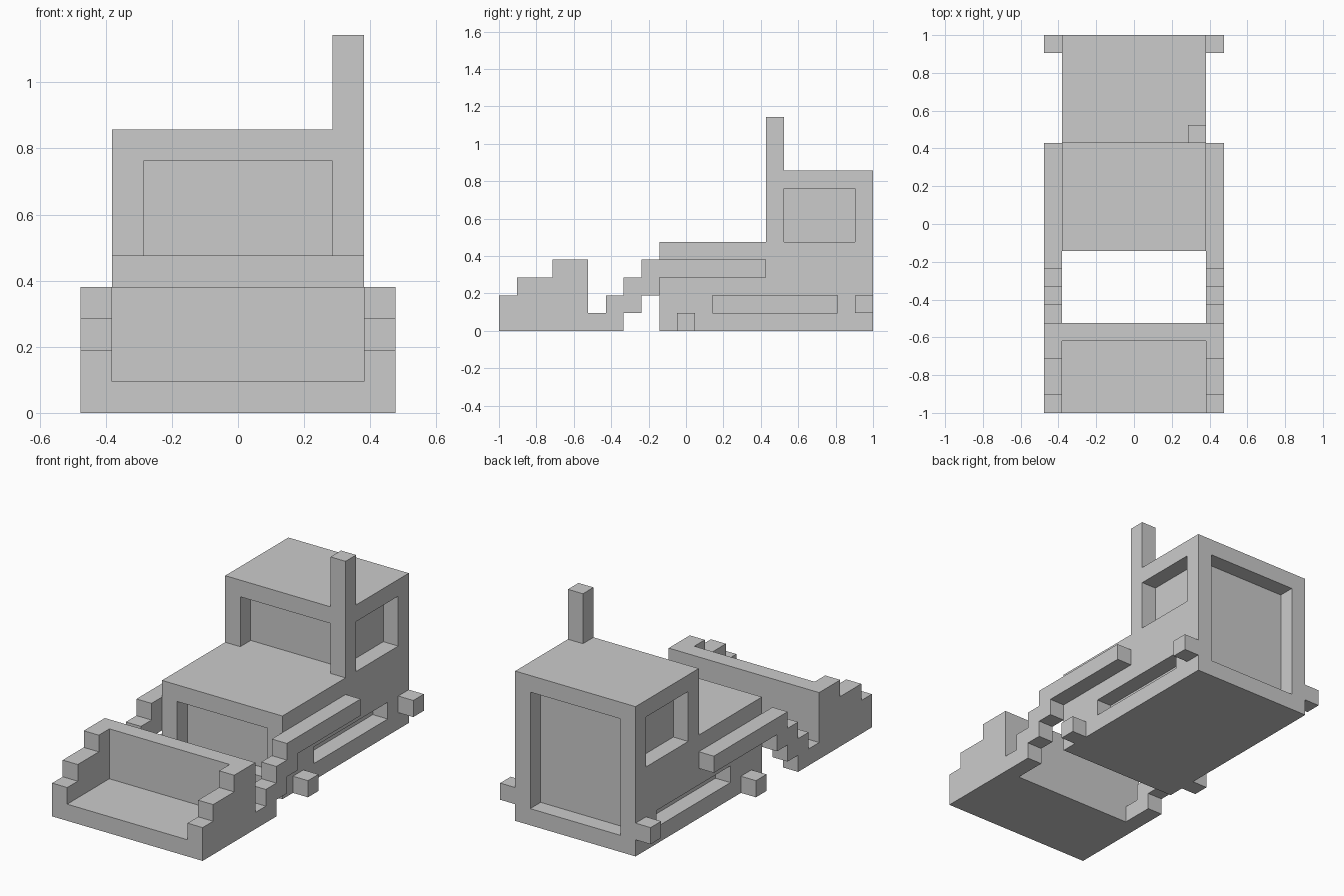
import bpy, bmesh
from mathutils import Vector

if "Cube" in bpy.data.objects:
    bpy.data.objects.remove(bpy.data.objects["Cube"])

U = 2 / 21      # one block of the grid
D = 0.99        # recess depth in blocks


def pos(x, y, z):
    return Vector((x * U, y * U - 1, z * U))


def extrude(name, profile, x0, x1):
    """Solid from a (y, z) side profile in blocks, spanning x0..x1."""
    bm = bmesh.new()
    face = bm.faces.new([bm.verts.new(pos(x0, y, z)) for y, z in profile])
    new = bmesh.ops.extrude_face_region(bm, geom=[face])["geom"]
    verts = [v for v in new if isinstance(v, bmesh.types.BMVert)]
    bmesh.ops.translate(bm, verts=verts, vec=((x1 - x0) * U, 0, 0))
    bmesh.ops.recalc_face_normals(bm, faces=bm.faces)
    mesh = bpy.data.meshes.new(name)
    bm.to_mesh(mesh)
    bm.free()
    obj = bpy.data.objects.new(name, mesh)
    bpy.context.collection.objects.link(obj)
    return obj


def box(name, x0, x1, y0, y1, z0, z1):
    return extrude(name, [(y0, z0), (y1, z0), (y1, z1), (y0, z1)], x0, x1)


def carve(obj, *cuts):
    """Subtract boxes, given as x0, x1, y0, y1, z0, z1."""
    bpy.context.view_layer.objects.active = obj
    for c in cuts:
        cutter = box("cutter", *c)
        cutter.hide_render = True
        mod = obj.modifiers.new("recess", "BOOLEAN")
        mod.operation, mod.solver, mod.object = "DIFFERENCE", "EXACT", cutter
        bpy.ops.object.modifier_apply(modifier=mod.name)
        bpy.data.objects.remove(cutter)


# Side slots shared by hood and cab
slots = [(4 - D, 6, 12, 19, 1, 2), (-6, D - 4, 12, 19, 1, 2)]

# Engine hood with grille recess
hood = box("hood", -4, 4, 9, 15, 0, 5)
carve(hood, (-3, 3, 8, 9 + D, 1, 4), *slots)

# Cab with windscreen, rear recess and side windows
cab = box("cab", -4, 4, 15, 21, 0, 9)
carve(cab, (-3, 3, 14, 15 + D, 5, 8), (-3, 3, 21 - D, 22, 1, 8),
      (4 - D, 6, 16, 20, 5, 8), (-6, D - 4, 16, 20, 5, 8), *slots)

# Exhaust stack
box("exhaust_pipe", 3, 4, 15, 16, 9, 12)

# Bucket floor and back wall
extrude("bucket", [(0, 0), (5, 0), (5, 4), (4, 4), (4, 1), (0, 1)], -4, 4)

# Mirrored stepped parts and axle stubs
cheek = [(0, 0), (5, 0), (5, 4), (3, 4), (3, 3), (1, 3), (1, 2), (0, 2)]
arm = [(5, 0), (7, 0), (7, 1), (8, 1), (8, 2), (9, 2), (9, 3), (15, 3),
       (15, 4), (8, 4), (8, 3), (7, 3), (7, 2), (6, 2), (6, 1), (5, 1)]
for side, x in (("left", -5), ("right", 4)):
    extrude("bucket_cheek_" + side, cheek, x, x + 1)
    extrude("lift_arm_" + side, arm, x, x + 1)
    box("front_stub_" + side, x, x + 1, 10, 11, 0, 1)
    box("rear_stub_" + side, x, x + 1, 20, 21, 1, 2)
